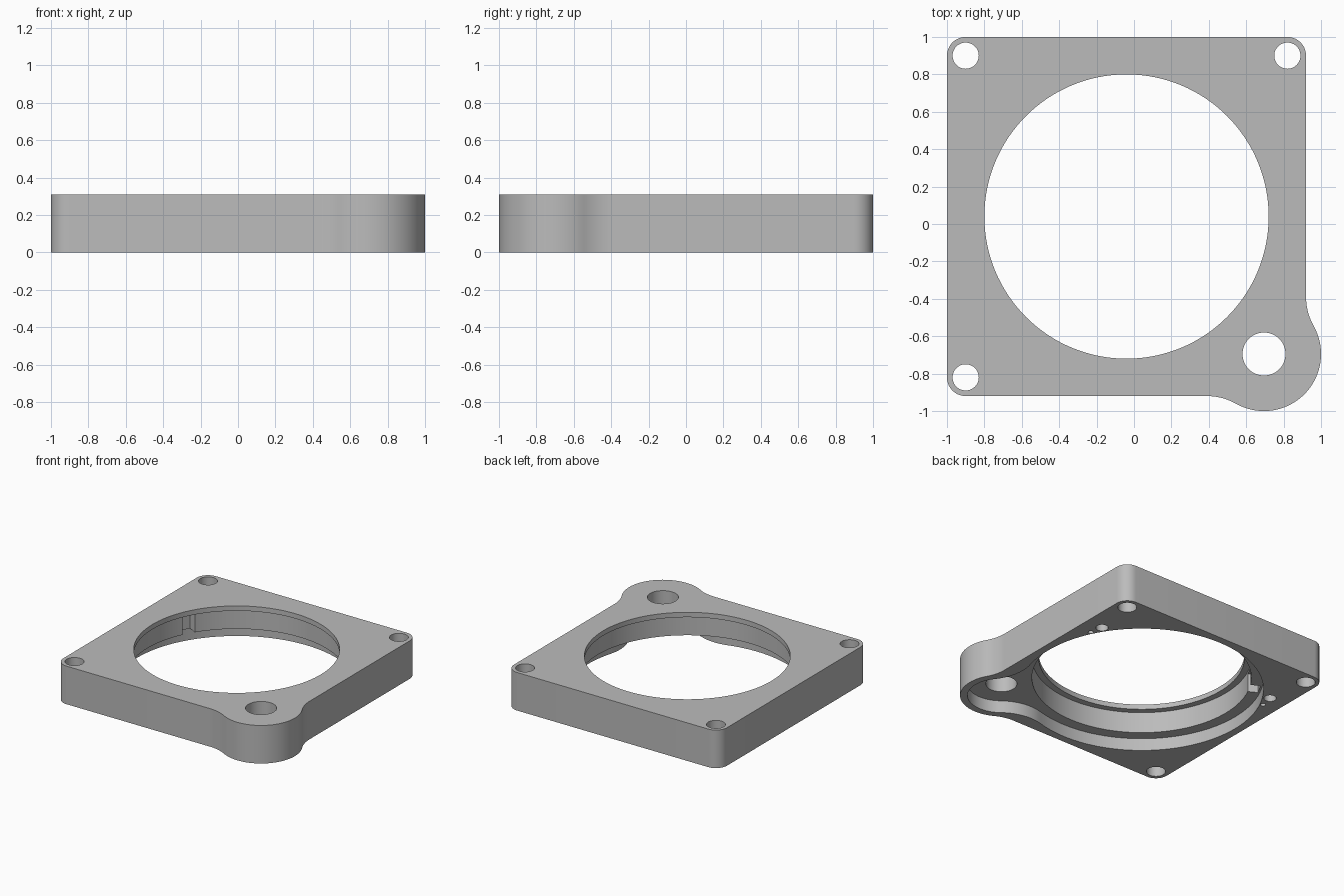
import bpy, bmesh
from math import sin, cos, acos, radians, degrees, sqrt

if "Cube" in bpy.data.objects:
    bpy.data.objects.remove(bpy.data.objects["Cube"])

# Main dimensions
HEIGHT = 0.31
CX, CY = -0.04, 0.04        # bore centre
EAR = 0.695                 # ear centre is (EAR, -EAR)
STEP = 0.10                 # depth of the underside pocket

grey = bpy.data.materials.new("plain grey")
grey.use_nodes = True
grey.diffuse_color = (0.5, 0.5, 0.5, 1)
grey.node_tree.nodes["Principled BSDF"].inputs["Base Color"].default_value = (0.5, 0.5, 0.5, 1)


def arc(x, y, r, start, end, n):
    """Points along an arc, angles in degrees."""
    angles = [radians(start + (end - start) * i / n) for i in range(n + 1)]
    return [(x + r * cos(a), y + r * sin(a)) for a in angles]


def circle(x, y, r, n=48):
    return arc(x, y, r, 0, 360, n)[:-1]


def prism(name, outline, z0, z1):
    """Extrude a closed outline between two heights."""
    bm = bmesh.new()
    face = bm.faces.new([bm.verts.new((x, y, z0)) for x, y in outline])
    top = bmesh.ops.extrude_face_region(bm, geom=[face])["geom"]
    bmesh.ops.translate(bm, vec=(0, 0, z1 - z0),
                        verts=[v for v in top if isinstance(v, bmesh.types.BMVert)])
    bmesh.ops.recalc_face_normals(bm, faces=bm.faces)
    mesh = bpy.data.meshes.new(name)
    bm.to_mesh(mesh)
    bm.free()
    mesh.materials.append(grey)
    ob = bpy.data.objects.new(name, mesh)
    bpy.context.collection.objects.link(ob)
    return ob


def cut(body, outline, z0, z1):
    """Subtract a prism from the body."""
    cutter = prism("cutter", outline, z0, z1)
    cutter.hide_render = True
    mod = body.modifiers.new("cut", 'BOOLEAN')
    mod.operation, mod.solver, mod.object = 'DIFFERENCE', 'EXACT', cutter
    graph = bpy.context.evaluated_depsgraph_get()
    mesh = bpy.data.meshes.new_from_object(body.evaluated_get(graph))
    body.modifiers.clear()
    body.data = mesh
    bpy.data.objects.remove(cutter)


# Square frame outline with a round ear blended in at the front left corner
fil, ear_r, edge = 0.316, 0.305, 0.92
lean = degrees(acos((EAR - 0.39) / (fil + ear_r)))
outline = (arc(-0.9, -0.82, 0.1, 180, 270, 12)
           + arc(0.39, -edge - fil, fil, 90, lean, 14)
           + arc(EAR, -EAR, ear_r, lean - 180, 90 - lean, 48)[1:-1]
           + arc(edge + fil, -0.39, fil, 270 - lean, 180, 14)
           + arc(0.82, 0.9, 0.1, 0, 90, 12)
           + arc(-0.9, 0.9, 0.1, 90, 180, 12))
frame = prism("bearing_frame", outline, 0, HEIGHT)

# Underside pocket: wide bore joined to the ear recess by tangent fillets
bore, recess, blend = 0.9, 0.25, 0.37
dist = sqrt(2) * (EAR - CX)
p, q = bore + blend, recess + blend
beta = degrees(acos((p * p + dist * dist - q * q) / (2 * p * dist)))
gamma = degrees(acos((q * q + dist * dist - p * p) / (2 * q * dist)))


def blend_centre(angle):
    return CX + p * cos(radians(angle)), CY + p * sin(radians(angle))


pocket = (arc(CX, CY, bore, beta - 45, 315 - beta, 96)
          + arc(*blend_centre(-45 - beta), blend, 135 - beta, gamma - 45, 14)[1:-1]
          + arc(EAR, -EAR, recess, 135 + gamma, 495 - gamma, 40)
          + arc(*blend_centre(beta - 45), blend, 315 - gamma, 135 + beta, 14)[1:-1])
cut(frame, pocket, -0.1, STEP)

# Stepped main bore with a thin lip at the top
cut(frame, circle(CX, CY, 0.81, 128), -0.1, 0.27)
cut(frame, circle(CX, CY, 0.76, 128), -0.1, HEIGHT + 0.1)

# Through holes: three corner screws and the ear shaft
for x, y, r in [(-0.9, 0.9, 0.07), (0.82, 0.9, 0.07), (-0.9, -0.82, 0.07), (EAR, -EAR, 0.115)]:
    cut(frame, circle(x, y, r), -0.1, HEIGHT + 0.1)

# Blind screw and pin holes, and a radial key slot, on both sides
for s in (-1, 1):
    cut(frame, circle(CX + s * 0.81, CY + 0.51, 0.046, 32), -0.1, 0.2)
    cut(frame, circle(CX + s * 0.83, CY + 0.405, 0.02, 20), -0.1, 0.12)
    ux, uy = s * cos(radians(29)), sin(radians(29))
    slot = [(CX + r * ux - t * uy, CY + r * uy + t * ux)
            for r, t in [(0.77, -0.05), (0.885, -0.05), (0.885, 0.05), (0.77, 0.05)]]
    cut(frame, slot, 0.05, 0.25)

# Smooth the curved walls, keep the rims sharp
bpy.ops.object.select_all(action='DESELECT')
frame.select_set(True)
bpy.context.view_layer.objects.active = frame
bpy.ops.object.shade_smooth_by_angle(angle=radians(30))
